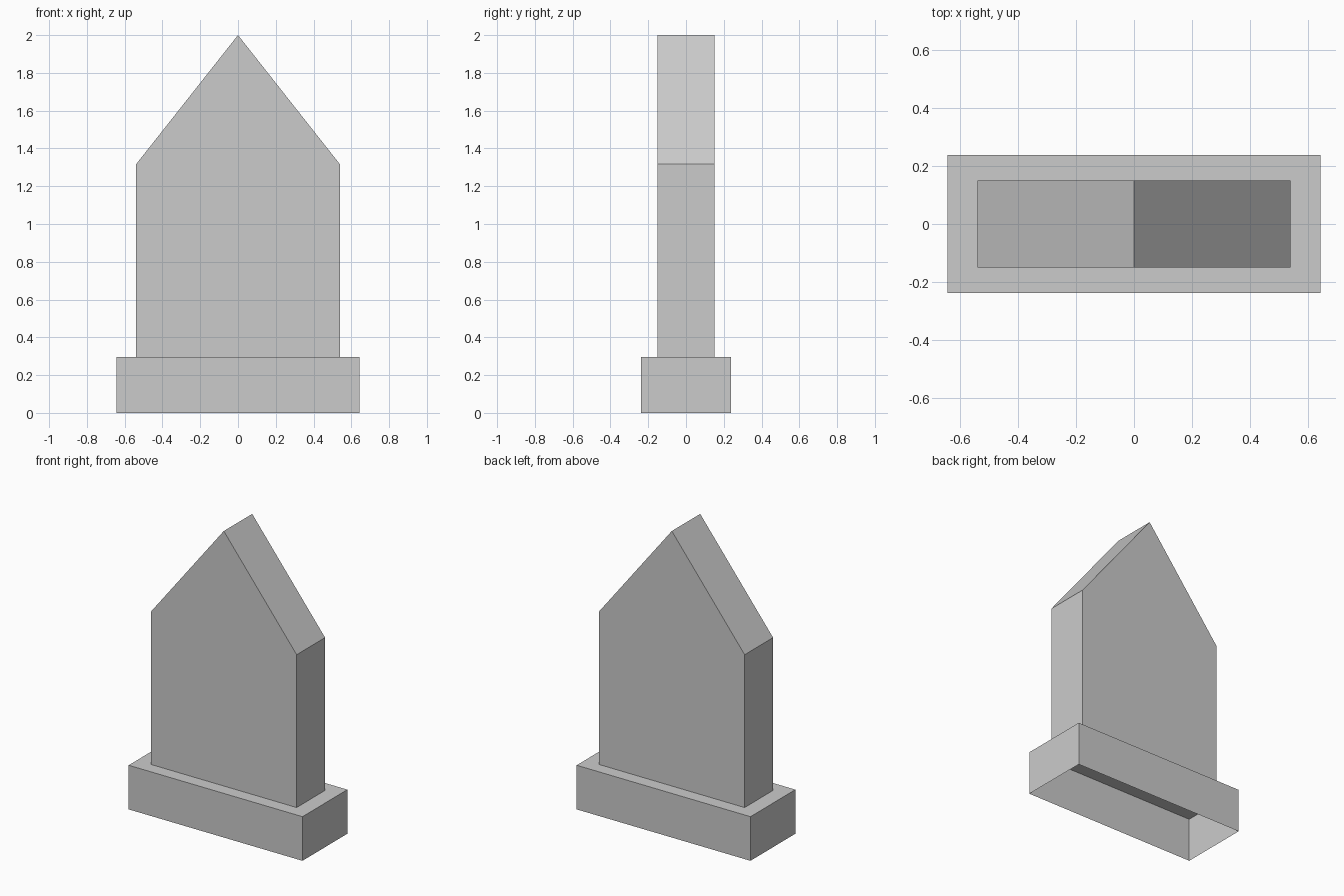
import bpy
import bmesh

cube = bpy.data.objects.get("Cube")
if cube:
    bpy.data.objects.remove(cube, do_unlink=True)

stone = bpy.data.materials.new("light_grey")
stone.use_nodes = True
colour = (0.6, 0.6, 0.6, 1)
stone.diffuse_color = colour
stone.node_tree.nodes["Principled BSDF"].inputs["Base Color"].default_value = colour

# Half sizes and heights
BASE_X, BASE_Y, BASE_TOP = 0.643, 0.237, 0.295
SLAB_X, SLAB_Y, EAVE, PEAK = 0.539, 0.15, 1.317, 2.0


def ring(bm, x, y, z):
    return [bm.verts.new((sx * x, sy * y, z))
            for sx, sy in ((-1, -1), (1, -1), (1, 1), (-1, 1))]


def bridge(bm, low, high):
    for i in range(4):
        j = (i + 1) % 4
        bm.faces.new((low[i], low[j], high[j], high[i]))


def finish(bm, name):
    mesh = bpy.data.meshes.new(name)
    bm.to_mesh(mesh)
    bm.free()
    mesh.materials.append(stone)
    obj = bpy.data.objects.new(name, mesh)
    bpy.context.collection.objects.link(obj)


# Plinth: open underneath, with a ledge around the slab
bm = bmesh.new()
foot = ring(bm, BASE_X, BASE_Y, 0)
rim = ring(bm, BASE_X, BASE_Y, BASE_TOP)
ledge = ring(bm, SLAB_X, SLAB_Y, BASE_TOP)
bridge(bm, foot, rim)
bridge(bm, rim, ledge)
finish(bm, "plinth")

# Upright slab: hollow, with a pointed top
bm = bmesh.new()
low = ring(bm, SLAB_X, SLAB_Y, BASE_TOP)
eave = ring(bm, SLAB_X, SLAB_Y, EAVE)
front_peak, back_peak = [bm.verts.new((0, y, PEAK)) for y in (-SLAB_Y, SLAB_Y)]
bm.faces.new((low[0], low[1], eave[1], front_peak, eave[0]))
bm.faces.new((low[2], low[3], eave[3], back_peak, eave[2]))
bm.faces.new((low[1], low[2], eave[2], eave[1]))
bm.faces.new((low[3], low[0], eave[0], eave[3]))
bm.faces.new((eave[1], eave[2], back_peak, front_peak))
bm.faces.new((eave[3], eave[0], front_peak, back_peak))
finish(bm, "pointed_slab")
